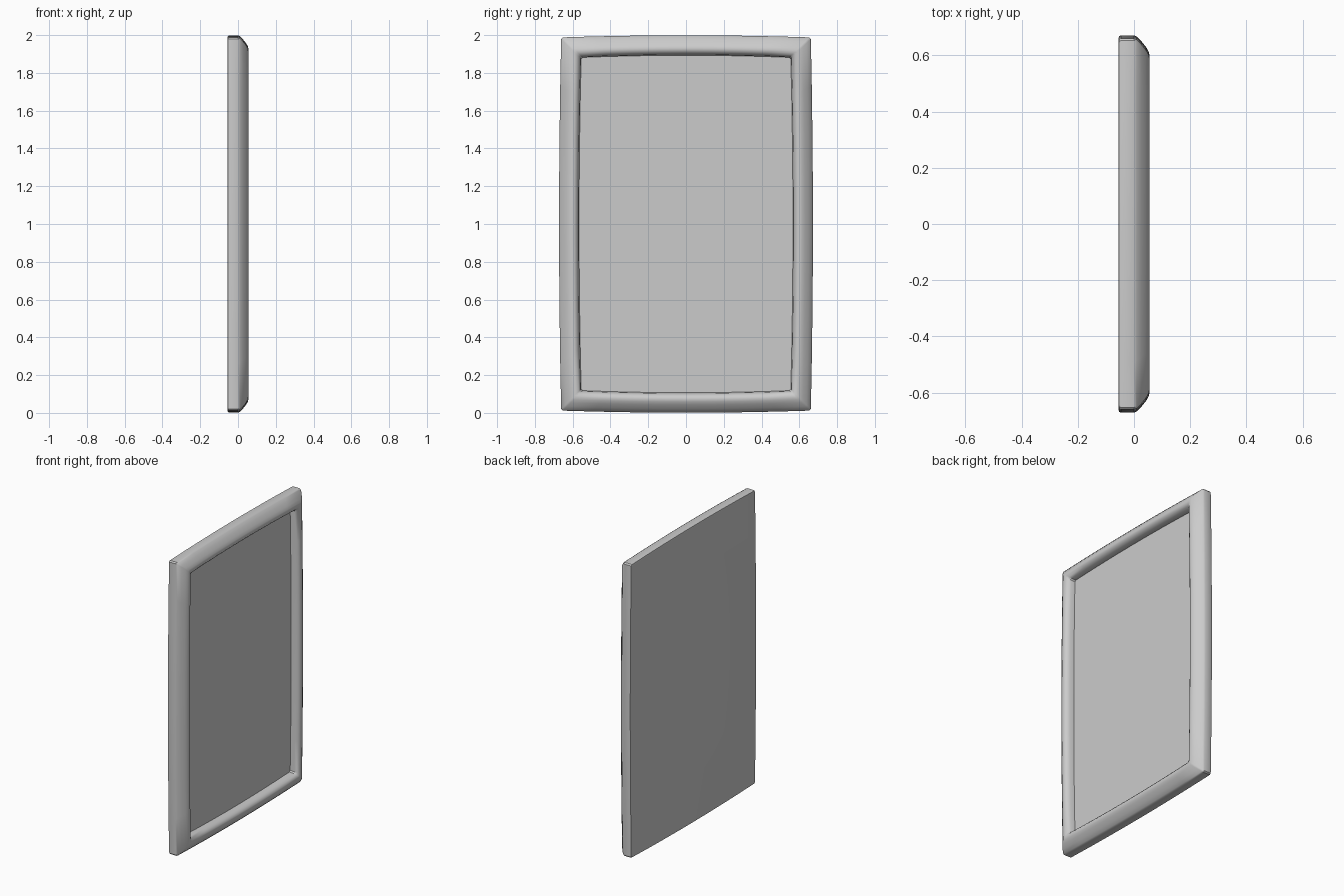
import bpy, bmesh

if "Cube" in bpy.data.objects:
    bpy.data.objects.remove(bpy.data.objects["Cube"])

HY, HZ, BOW, CLIP, SEG = 0.661, 0.988, 0.011, 0.008, 8


def outline(inset):
    """Slightly bowed rectangle in (y, z) with tiny clipped corners."""
    a, b = HY - inset, HZ - inset
    ts = [-1 + 2 * i / SEG for i in range(SEG + 1)]
    pts = []
    for sign in (1, -1):
        for t in ts:    # bowed side
            pts.append((sign * (a + BOW * (1 - t * t)), sign * t * (b - CLIP)))
        for t in ts:    # bowed top or bottom
            pts.append((-sign * t * (a - CLIP), sign * (b + BOW * (1 - t * t))))
    return pts


def loft(name, profile, cap_first=False, cap_last=False):
    """Sweep a profile of (inset, x) pairs around the outline."""
    bm = bmesh.new()
    rings = [[bm.verts.new((x, y, z + 1.0)) for y, z in outline(ins)]
             for ins, x in profile]
    for r, s in zip(rings, rings[1:]):
        for i in range(len(r)):
            j = (i + 1) % len(r)
            bm.faces.new((r[i], r[j], s[j], s[i]))
    if cap_first:
        bm.faces.new(rings[0][::-1])
    if cap_last:
        bm.faces.new(rings[-1])
    me = bpy.data.meshes.new(name)
    bm.to_mesh(me)
    bm.free()
    ob = bpy.data.objects.new(name, me)
    bpy.context.collection.objects.link(ob)
    bpy.context.view_layer.objects.active = ob
    ob.select_set(True)
    bpy.ops.object.shade_smooth_by_angle(angle=0.6)
    ob.select_set(False)
    return ob


# Moulded frame with its closed back
loft("frame", [(0.010, -0.055), (0.003, -0.053), (0.0, -0.046), (0.0, 0.0),
               (0.005, 0.010), (0.022, 0.027), (0.042, 0.043), (0.058, 0.052),
               (0.070, 0.055), (0.082, 0.053), (0.094, 0.044), (0.102, 0.028),
               (0.106, 0.0)], cap_first=True)

# Flat recessed panel
loft("panel", [(0.106, 0.0)], cap_last=True)
